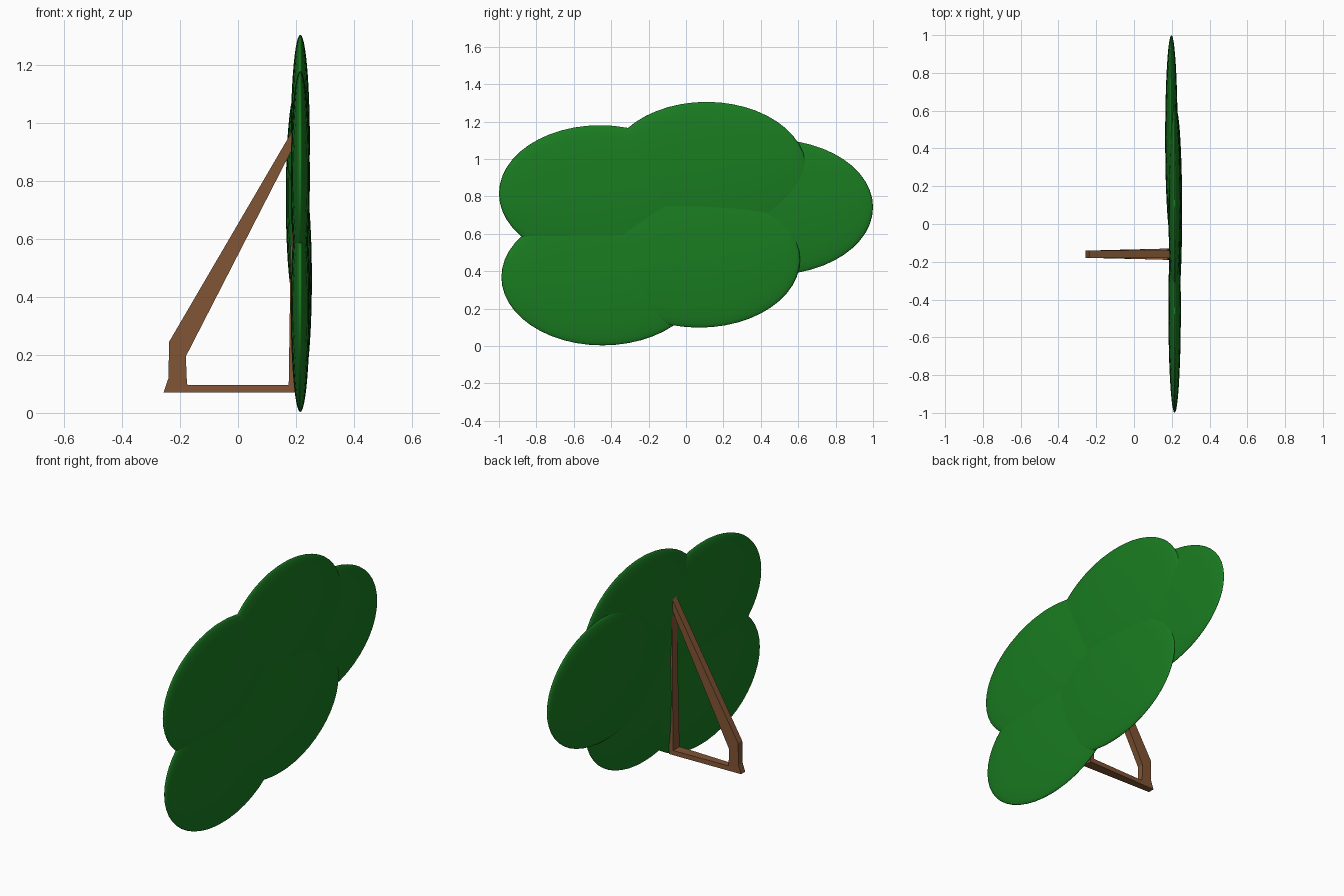
import bpy, bmesh

if "Cube" in bpy.data.objects:
    bpy.data.objects.remove(bpy.data.objects["Cube"])


def material(name, color):
    m = bpy.data.materials.new(name)
    m.diffuse_color = color
    m.use_nodes = True
    m.node_tree.nodes["Principled BSDF"].inputs["Base Color"].default_value = m.diffuse_color
    return m


green = material("leaf_green", (0.01, 0.2, 0.015, 1))
brown = material("wood_brown", (0.22, 0.09, 0.035, 1))

# Flattened overlapping foliage discs: name, centre, y radius, z radius
lobes = [
    ("foliage_upper_left", (0.215, -0.46, 0.815), 0.54, 0.365),
    ("foliage_top", (0.215, 0.11, 0.94), 0.535, 0.365),
    ("foliage_right", (0.198, 0.46, 0.742), 0.54, 0.362),
    ("foliage_lower_right", (0.222, 0.07, 0.462), 0.54, 0.364),
    ("foliage_lower_left", (0.215, -0.447, 0.368), 0.54, 0.365),
]
for name, centre, ry, rz in lobes:
    bpy.ops.mesh.primitive_uv_sphere_add(segments=48, ring_count=24, radius=1, location=centre)
    ob = bpy.context.object
    ob.name = name
    ob.scale = (0.033, ry, rz)
    bpy.ops.object.transform_apply(location=False, rotation=False, scale=True)
    bpy.ops.object.shade_smooth()
    ob.data.materials.append(green)

# Rear support frame: outer (x, z), inner (x, z), half width in y
profile = [
    ((0.200, 0.07), (0.175, 0.097), 0.030),
    ((-0.257, 0.07), (-0.175, 0.097), 0.019),
    ((-0.240, 0.12), (-0.177, 0.12), 0.019),
    ((-0.238, 0.245), (-0.180, 0.195), 0.019),
    ((0.203, 1.00), (0.187, 0.910), 0.021),
]
bm = bmesh.new()
rings = []
for (ox, oz), (ix, iz), w in profile:
    corners = [(ox, -w, oz), (ix, -w, iz), (ix, w, iz), (ox, w, oz)]
    rings.append([bm.verts.new((x, y - 0.16, z)) for x, y, z in corners])
for k, a in enumerate(rings):
    b = rings[(k + 1) % len(rings)]
    for i in range(4):
        j = (i + 1) % 4
        bm.faces.new((a[i], a[j], b[j], b[i]))
bmesh.ops.recalc_face_normals(bm, faces=bm.faces)
mesh = bpy.data.meshes.new("support_frame")
bm.to_mesh(mesh)
bm.free()
mesh.materials.append(brown)
frame = bpy.data.objects.new("support_frame", mesh)
bpy.context.collection.objects.link(frame)
